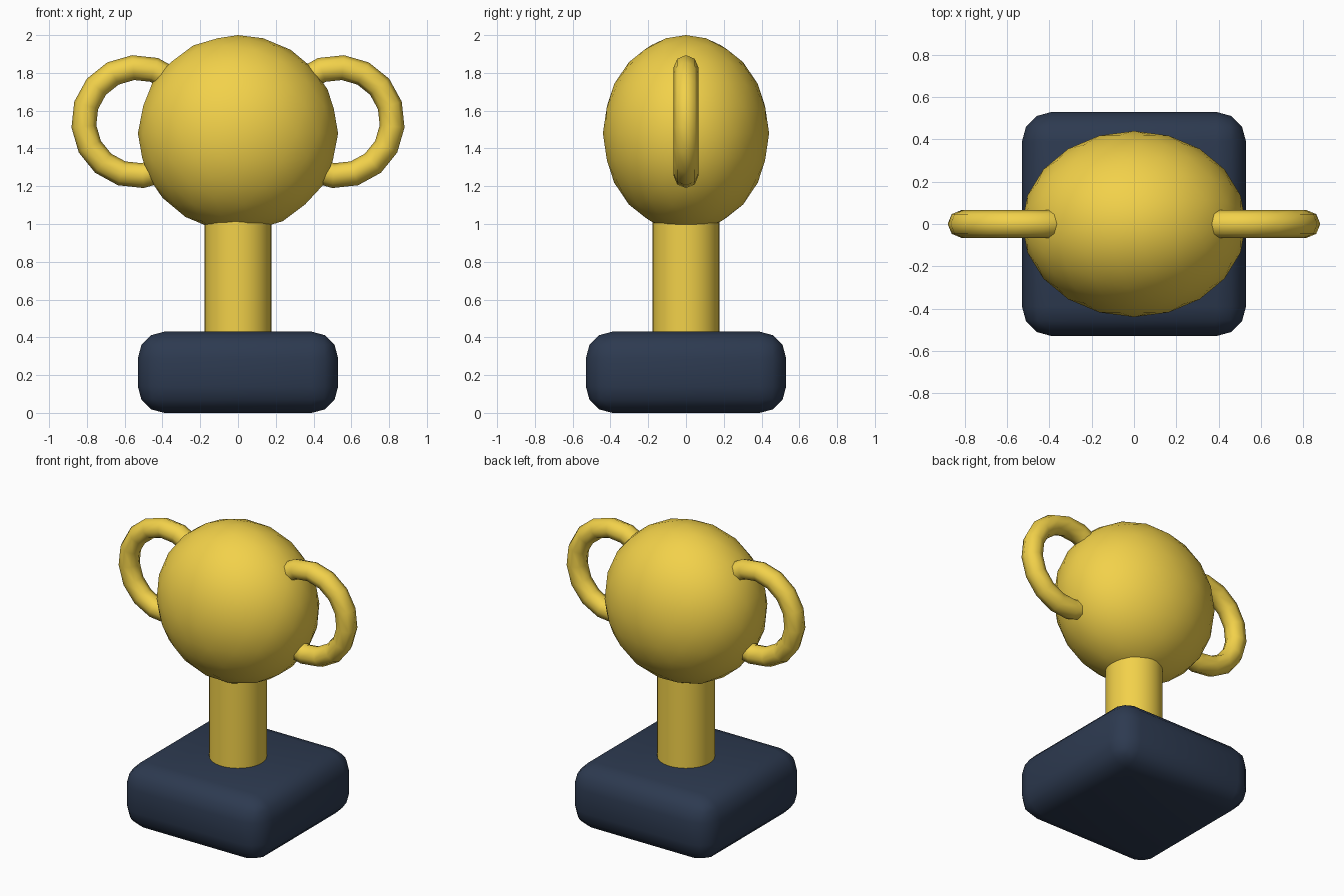
import bpy
import math

if "Cube" in bpy.data.objects:
    bpy.data.objects.remove(bpy.data.objects["Cube"])


def material(name, color):
    m = bpy.data.materials.new(name)
    m.diffuse_color = color
    m.use_nodes = True
    m.node_tree.nodes["Principled BSDF"].inputs["Base Color"].default_value = m.diffuse_color
    return m


gold = material("gold", (0.89, 0.64, 0.068, 1))
navy = material("navy", (0.026, 0.042, 0.08, 1))


def finish(name, mat):
    """Name, colour and smooth the object just added."""
    ob = bpy.context.object
    ob.name = name
    ob.data.materials.append(mat)
    bpy.ops.object.transform_apply(location=False, rotation=True, scale=True)
    return ob


# Base: square block with generously rounded edges
bpy.ops.mesh.primitive_cube_add(size=1, location=(0, 0, 0.215))
bpy.context.object.scale = (1.06, 1.06, 0.43)
base = finish("base", navy)
bevel = base.modifiers.new("rounding", 'BEVEL')
bevel.width = 0.14
bevel.segments = 3
bpy.ops.object.shade_smooth()

# Stem: round column sunk into base and bowl
bpy.ops.mesh.primitive_cylinder_add(vertices=32, radius=0.177, depth=0.7,
                                    location=(0, 0, 0.72))
finish("stem", gold)
bpy.ops.object.shade_smooth_by_angle(angle=math.radians(40))

# Bowl: closed ellipsoid, coarse silhouette with smooth shading
bpy.ops.mesh.primitive_ico_sphere_add(subdivisions=3, radius=1,
                                      location=(0, 0, 1.48))
bpy.context.object.scale = (0.53, 0.44, 0.52)
finish("bowl", gold)
bpy.ops.object.shade_smooth()

# Handles: rings half sunk into the sides of the bowl
for side, label in ((-1, "left"), (1, "right")):
    bpy.ops.mesh.primitive_torus_add(
        major_segments=16, minor_segments=8,
        major_radius=0.287, minor_radius=0.066,
        location=(side * 0.53, 0, 1.542),
        rotation=(math.pi / 2, side * math.radians(5), 0))
    finish(label + "_handle", gold)
    bpy.ops.object.shade_smooth()
